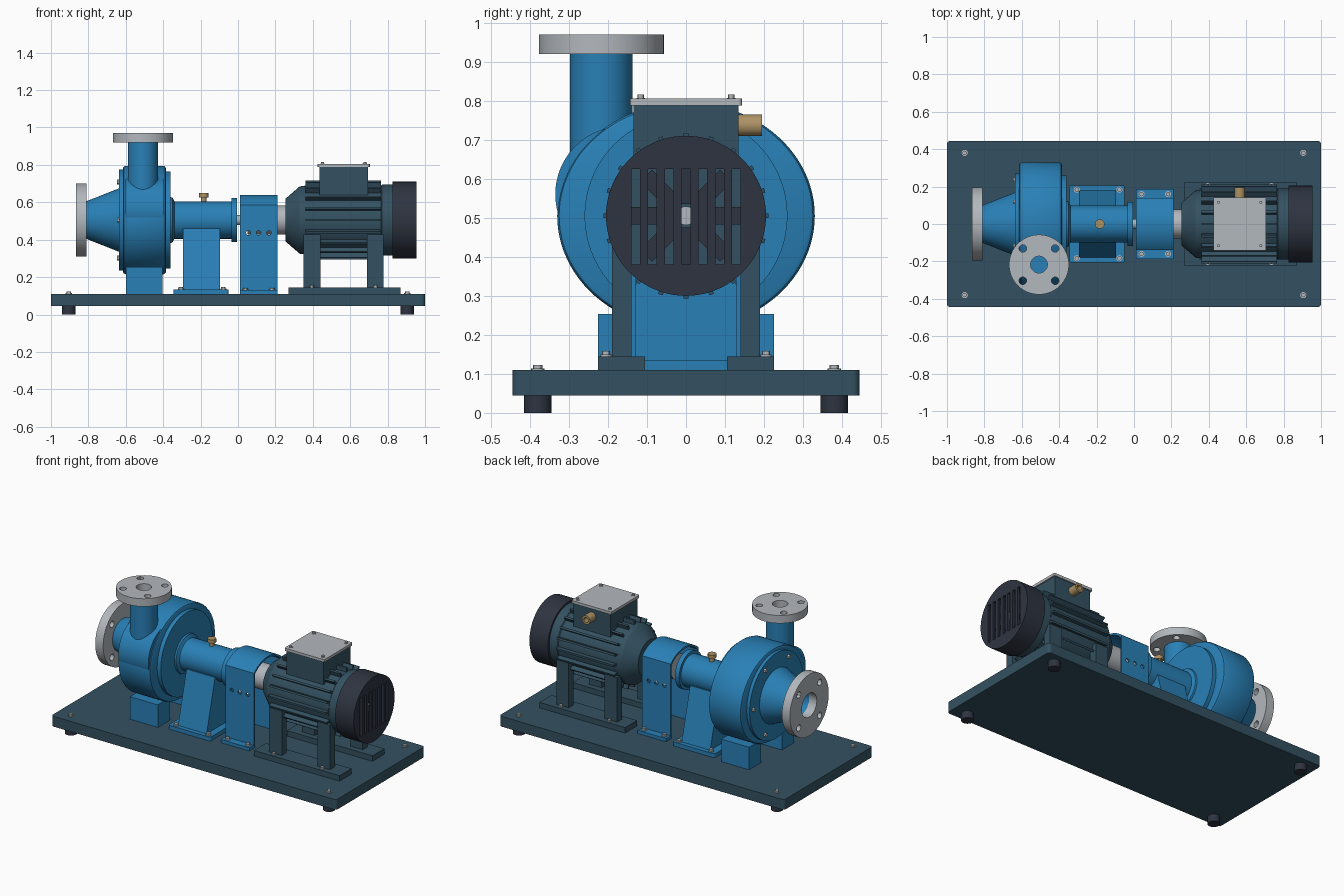
import bpy, bmesh
from math import sin, cos, pi, radians
from mathutils import Matrix, Vector

if "Cube" in bpy.data.objects:
    bpy.data.objects.remove(bpy.data.objects["Cube"])

AXIS = 0.505   # height of the shaft line
MATS = {}


def material(name, rgb):
    m = bpy.data.materials.new(name)
    m.use_nodes = True
    col = (*rgb, 1)
    m.diffuse_color = col
    m.node_tree.nodes["Principled BSDF"].inputs["Base Color"].default_value = col
    MATS[name] = m


material("blue", (0.022, 0.216, 0.47))
material("slate", (0.034, 0.083, 0.12))
material("charcoal", (0.027, 0.034, 0.052))
material("steel", (0.45, 0.48, 0.51))
material("brass", (0.42, 0.29, 0.13))


def finish(bm, name, mat):
    bmesh.ops.recalc_face_normals(bm, faces=bm.faces)
    me = bpy.data.meshes.new(name)
    bm.to_mesh(me)
    bm.free()
    ob = bpy.data.objects.new(name, me)
    bpy.context.collection.objects.link(ob)
    if mat:
        me.materials.append(MATS[mat])
    return ob


def select(ob):
    bpy.ops.object.select_all(action='DESELECT')
    ob.select_set(True)
    bpy.context.view_layer.objects.active = ob


def smooth(ob):
    select(ob)
    bpy.ops.object.shade_smooth_by_angle(angle=radians(30))
    return ob


def box(name, mat, x, y, z, bevel=0):
    """Box from (min, max) pairs; bevel rounds the vertical edges."""
    bm = bmesh.new()
    bmesh.ops.create_cube(bm, size=1)
    for v in bm.verts:
        v.co = [r[0] if c < 0 else r[1] for c, r in zip(v.co, (x, y, z))]
    if bevel:
        up = [e for e in bm.edges if abs(e.verts[0].co.z - e.verts[1].co.z) > 1e-4]
        bmesh.ops.bevel(bm, geom=up, offset=bevel, segments=5, profile=0.5, affect='EDGES')
    return finish(bm, name, mat)


def lathe(name, mat, profile, axis='X', at=(0, 0, AXIS), steps=64, squash=1):
    """Revolve (distance along axis, radius) points about an axis."""
    bm = bmesh.new()
    vs = [bm.verts.new((r, 0, d)) for d, r in profile]
    es = [bm.edges.new(p) for p in zip(vs, vs[1:])]
    bmesh.ops.spin(bm, geom=vs + es, cent=(0, 0, 0), axis=(0, 0, 1), angle=2 * pi, steps=steps)
    bmesh.ops.remove_doubles(bm, verts=bm.verts, dist=1e-5)
    turn = {'X': Matrix.Rotation(pi / 2, 4, 'Y'), 'Y': Matrix.Rotation(-pi / 2, 4, 'X'),
            'Z': Matrix.Identity(4)}[axis]
    bm.transform(Matrix.Translation(at) @ Matrix.Diagonal((1, 1, squash, 1)) @ turn)
    return smooth(finish(bm, name, mat))


def rod(name, mat, a, b, r, axis='X', at=(0, 0, AXIS), steps=48):
    return lathe(name, mat, [(a, 0), (a, r), (b, r), (b, 0)], axis, at, steps)


def extrude_x(name, mat, outline, x0, x1):
    """Extrude a (y, z) outline along x."""
    bm = bmesh.new()
    f = bm.faces.new([bm.verts.new((x0, y, z)) for y, z in outline])
    out = bmesh.ops.extrude_face_region(bm, geom=[f])["geom"]
    bmesh.ops.translate(bm, vec=(x1 - x0, 0, 0),
                        verts=[g for g in out if isinstance(g, bmesh.types.BMVert)])
    return smooth(finish(bm, name, mat))


def cut(ob, cutters):
    for c in cutters:
        m = ob.modifiers.new("cut", 'BOOLEAN')
        m.operation, m.solver, m.object = 'DIFFERENCE', 'EXACT', c
        select(ob)
        bpy.ops.object.modifier_apply(modifier=m.name)
        bpy.data.objects.remove(c)
    return smooth(ob)


def bolt(name, x, y, z, r=0.012):
    lathe(name, "steel", [(0, 0), (0, r * 1.4), (.004, r * 1.4), (.004, r), (.013, r), (.013, 0)],
          'Z', (x, y, z), 12)


# Base plate, rubber feet and anchor bolts
box("base_plate", "slate", (-1, 1), (-.445, .445), (.045, .11), .02)
for x in (-.905, .905):
    for y in (-.38, .38):
        rod("rubber_foot", "charcoal", 0, .045, .035, 'Z', (x, y, 0))
        bolt("anchor_bolt", x, y, .11)

# Pump casing: volute, throat, covers, suction cone
lathe("volute", "blue", [(-.615, 0), (-.615, .315), (-.61, .325), (-.6, .33), (-.4, .33),
                         (-.39, .325), (-.385, .315), (-.385, 0)], steps=96, squash=.88)
rod("volute_throat", "blue", -.605, -.395, .175, at=(0, -.16, .56), steps=64)
rod("back_cover", "blue", -.39, -.36, .26, steps=72)
rod("front_cover", "blue", -.635, -.61, .27, steps=72)
lathe("suction_cone", "blue", [(-.63, 0), (-.63, .172), (-.812, .1), (-.812, .075),
                               (-.66, .075), (-.66, 0)])
for i in range(6):
    a = i * pi / 3
    rod("cover_bolt", "steel", -.648, -.634, .013, at=(0, .235 * cos(a), AXIS + .235 * sin(a)), steps=6)


def flange(name, axis, at, d0, d1, r, bore, ring):
    """Pipe flange with a bore and four bolt holes."""
    ob = lathe(name, "steel", [(d0, bore), (d0, r), (d1, r), (d1, bore), (d0, bore)], axis, at)
    holes = []
    for i in range(4):
        a = pi / 4 + i * pi / 2
        u, v = ring * cos(a), ring * sin(a)
        off = (0, u, v) if axis == 'X' else (u, v, 0)
        holes.append(rod("hole", "steel", d0 - .02, d1 + .02, .02, axis, Vector(at) + Vector(off), 24))
    return cut(ob, holes)


flange("suction_flange", 'X', (0, 0, AXIS), -.865, -.81, .195, .075, .148)
PIPE = (-.508, -.217, 0)
flange("discharge_flange", 'Z', PIPE, .92, .97, .16, .045, .122)
lathe("discharge_pipe", "blue", [(.5, 0), (.5, .08), (.921, .08), (.921, .045), (.76, .045), (.76, 0)],
      'Z', PIPE)

# Pump feet, bearing pedestal
for s in (-1, 1):
    box("pump_foot", "blue", (-.6, -.405), sorted((s * .105, s * .225)), (.11, .253))
    for x in (-.305, -.078):
        bolt("pedestal_bolt", x, s * .183, .135)
box("pedestal_base", "blue", (-.345, -.05), (-.207, .207), (.11, .135), .012)
extrude_x("pedestal", "blue", [(-.18, .13), (.18, .13), (.095, .46), (-.095, .46)], -.295, -.095)

# Bearing housing, oil cap, shaft and coupling hub
lathe("bearing_housing", "blue", [(-.37, 0), (-.37, .125), (-.35, .12), (-.34, .1), (-.035, .1),
                                  (-.035, .118), (-.005, .118), (-.005, 0)])
lathe("oil_cap", "brass", [(.6, 0), (.6, .015), (.627, .015), (.627, .025), (.65, .025), (.65, 0)],
      'Z', (-.183, 0, 0), 24)
rod("shaft", "steel", -.01, .27, .026)
rod("coupling_hub", "steel", .05, .257, .078)

# Coupling guard: arched hollow shell with vent holes and feet


def arch(half, spring, rise, n=16):
    rad = (half * half + rise * rise) / (2 * rise)
    pts = []
    for i in range(n + 1):
        y = half - 2 * half * i / n
        pts.append((y, spring + rise - rad + (rad * rad - y * y) ** .5))
    return pts


outer, inner = arch(.14, .585, .055), arch(.13, .575, .054)
outline = [(.14, .11)] + outer + [(-.14, .11), (-.13, .11)] + inner[::-1] + [(.13, .11)]
guard = extrude_x("coupling_guard", "blue", outline, .01, .21)
cut(guard, [rod("vent", "blue", -.3, .3, .012, 'Y', (x, 0, .437), 20) for x in (.055, .11, .165)])
for s in (-1, 1):
    box("guard_foot", "blue", (.01, .21), sorted((s * .132, s * .186)), (.11, .13))
    for x in (.04, .182):
        bolt("guard_bolt", x, s * .16, .13)

# Motor body with cooling fins
lathe("motor_body", "slate", [(.255, 0), (.255, .115), (.33, .18), (.365, .185), (.765, .185),
                              (.77, .19), (.832, .19), (.832, 0)], steps=80)
for i in range(20):
    fin = box("cooling_fin", "slate", (.36, .765), (.17, .212), (-.006, .006))
    fin.data.transform(Matrix.Translation((0, 0, AXIS)) @ Matrix.Rotation(i * pi / 10, 4, 'X'))

# Slotted fan cover and the fan behind it
cover = lathe("fan_cover", "charcoal", [(.825, .192), (.825, .205), (.955, .205), (.955, 0), (.94, 0),
                                        (.94, .192), (.825, .192)], steps=80)
cut(cover, [box("slot", "charcoal", (.93, .97), (k * .043 - .011, k * .043 + .011), (.38, .625))
            for k in range(-3, 4)])
rod("fan_shaft", "steel", .82, .925, .024, steps=32)
for i in range(8):
    blade = box("fan_blade", "charcoal", (.85, .915), (.03, .145), (-.022, .022))
    blade.data.transform(Matrix.Translation((0, 0, AXIS)) @ Matrix.Rotation(i * pi / 4, 4, 'X'))

# Motor rails and legs
for s in (-1, 1):
    box("motor_rail", "slate", (.27, .87), sorted((s * .105, s * .225)), (.11, .145))
    for x0, x1, bx in ((.35, .44, .395), (.69, .777, .735)):
        box("motor_leg", "slate", (x0, x1), sorted((s * .14, s * .19)), (.14, .427))
        bolt("rail_bolt", bx, s * .205, .145, .01)

# Terminal box, lid and cable gland
box("terminal_box", "slate", (.435, .695), (-.135, .135), (.64, .79))
box("terminal_lid", "steel", (.425, .705), (-.143, .143), (.788, .805), .008)
for x in (.452, .678):
    for y in (-.116, .116):
        bolt("lid_bolt", x, y, .803, .008)
lathe("cable_gland", "brass", [(.13, 0), (.13, .028), (.195, .028), (.195, .016), (.16, .016), (.16, 0)],
      'Y', (.565, 0, .737), 24)
